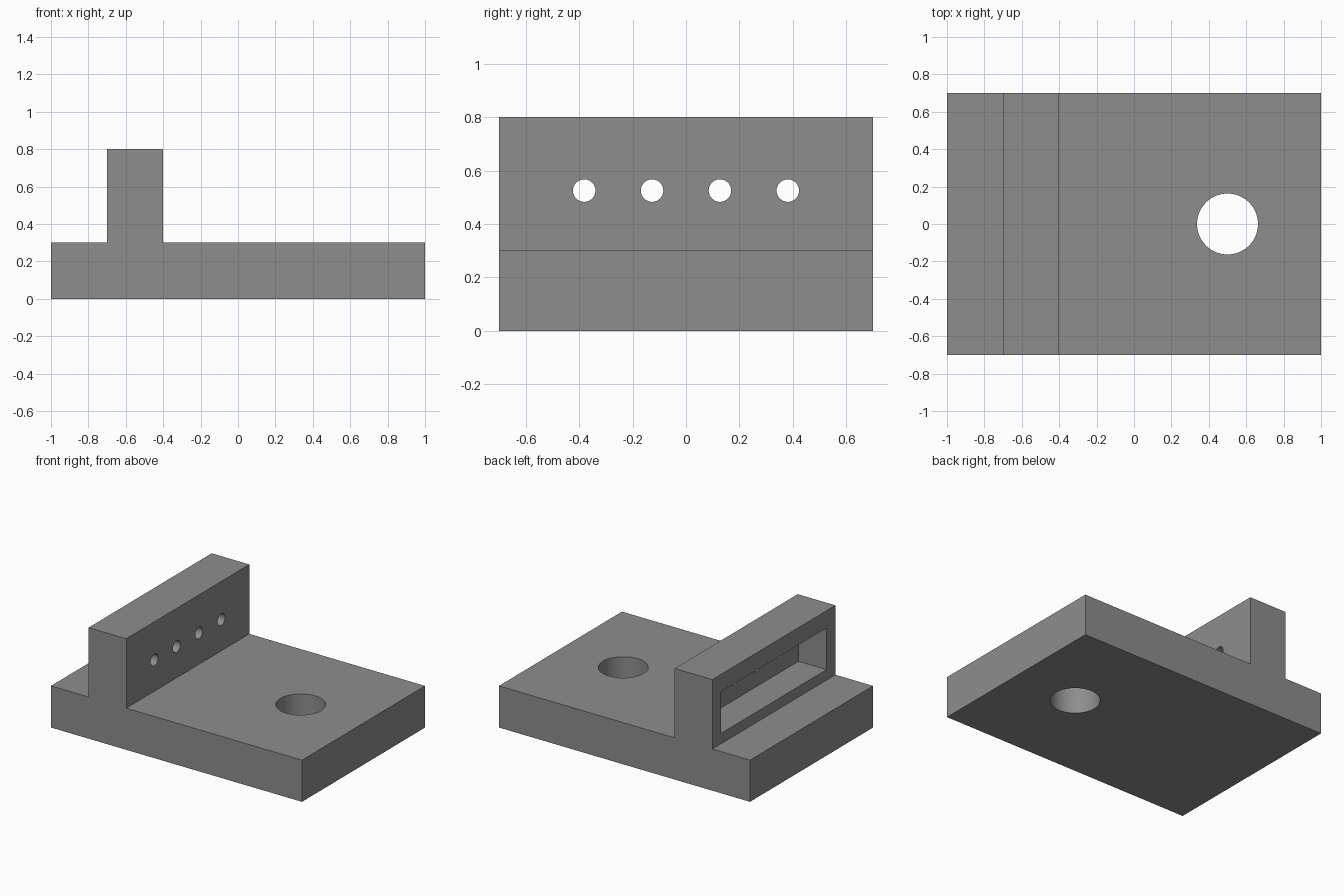
import bpy
import bmesh
import math

if "Cube" in bpy.data.objects:
    bpy.data.objects.remove(bpy.data.objects["Cube"])

# Single grey finish
grey = bpy.data.materials.new("grey")
grey.diffuse_color = (0.27, 0.27, 0.27, 1)
grey.use_nodes = True
grey.node_tree.nodes["Principled BSDF"].inputs["Base Color"].default_value = grey.diffuse_color


def extruded_profile(name, points, depth):
    """Extrude an x-z outline symmetrically along y."""
    bm = bmesh.new()
    face = bm.faces.new([bm.verts.new((x, -depth / 2, z)) for x, z in points])
    ext = bmesh.ops.extrude_face_region(bm, geom=[face])
    verts = [v for v in ext["geom"] if isinstance(v, bmesh.types.BMVert)]
    bmesh.ops.translate(bm, verts=verts, vec=(0, depth, 0))
    bmesh.ops.recalc_face_normals(bm, faces=bm.faces)
    mesh = bpy.data.meshes.new(name)
    bm.to_mesh(mesh)
    bm.free()
    mesh.materials.append(grey)
    obj = bpy.data.objects.new(name, mesh)
    bpy.context.collection.objects.link(obj)
    return obj


def cut(target, cutter):
    """Subtract the cutter from the target and discard it."""
    cutter.data.materials.append(grey)
    mod = target.modifiers.new("cut", "BOOLEAN")
    mod.operation = "DIFFERENCE"
    mod.solver = "EXACT"
    mod.object = cutter
    bpy.ops.object.select_all(action="DESELECT")
    target.select_set(True)
    bpy.context.view_layer.objects.active = target
    bpy.ops.object.modifier_apply(modifier=mod.name)
    bpy.data.objects.remove(cutter)


def round_cutter(radius, depth, location, rotation=(0, 0, 0)):
    bpy.ops.mesh.primitive_cylinder_add(vertices=64, radius=radius, depth=depth,
                                        location=location, rotation=rotation)
    return bpy.context.object


# Base plate with upright wall, as one profile
bracket = extruded_profile("bracket", [
    (-1, 0), (1, 0), (1, 0.3), (-0.4, 0.3),
    (-0.4, 0.8), (-0.7, 0.8), (-0.7, 0.3), (-1, 0.3)], 1.4)

# Rectangular pocket in the left face of the wall
bpy.ops.mesh.primitive_cube_add(size=1, location=(-0.625, 0, 0.525))
pocket = bpy.context.object
pocket.scale = (0.3, 1.2, 0.3)
bpy.context.view_layer.update()
cut(bracket, pocket)

# Large hole through the plate
cut(bracket, round_cutter(0.163, 0.6, (0.5, 0, 0.15)))

# Row of four small holes through the wall into the pocket
for i in range(4):
    y = (i - 1.5) * 0.254
    cut(bracket, round_cutter(0.042, 0.2, (-0.43, y, 0.525), (0, math.pi / 2, 0)))

bracket.select_set(True)
bpy.context.view_layer.objects.active = bracket
bpy.ops.object.shade_smooth_by_angle(angle=math.radians(30))
